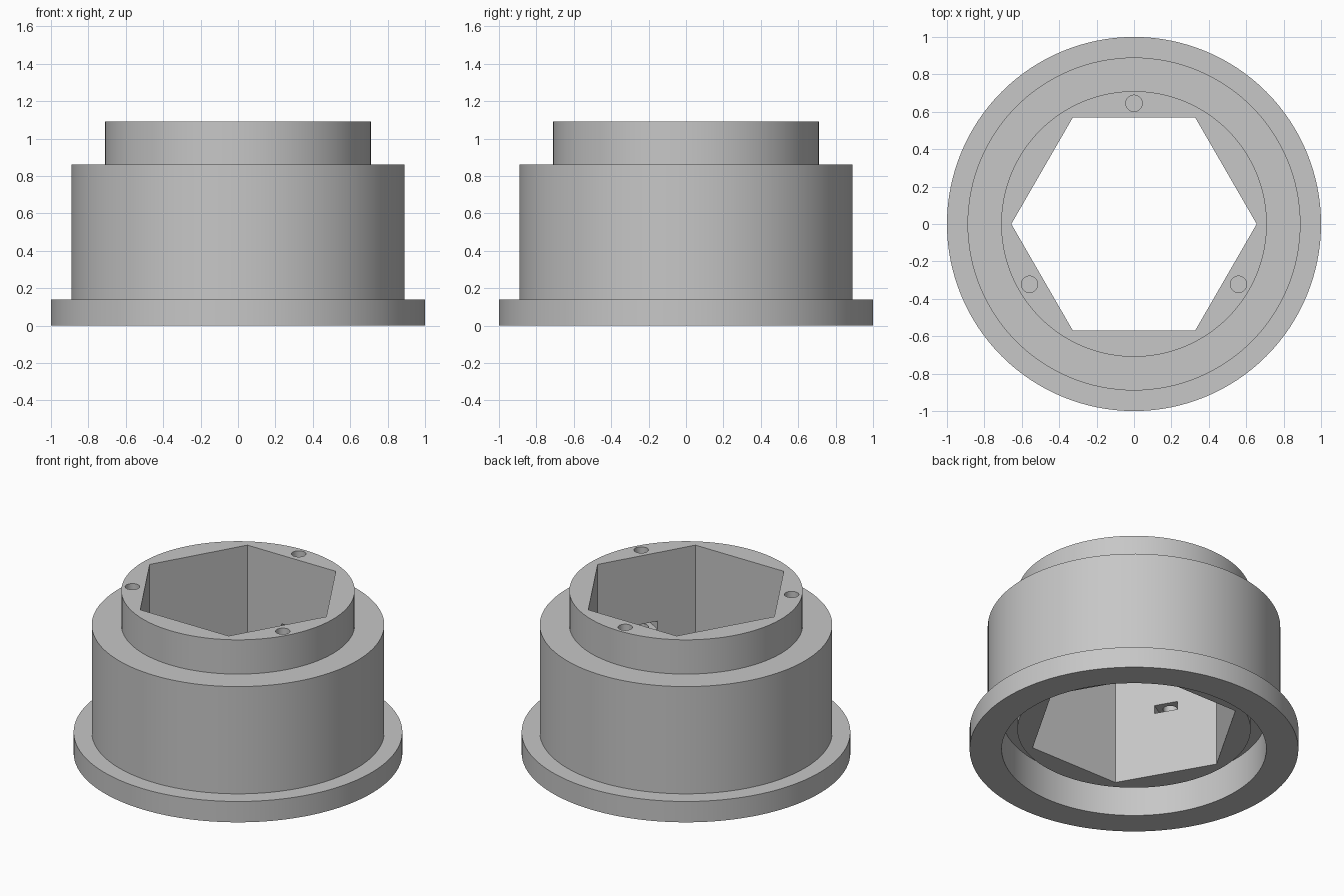
import bpy
import bmesh
from math import radians, cos, sin, tau
from mathutils import Matrix, Vector

cube = bpy.data.objects.get("Cube")
if cube:
    bpy.data.objects.remove(cube, do_unlink=True)

# Material
grey = bpy.data.materials.new("plain grey")
grey.use_nodes = True
colour = (0.57, 0.57, 0.57, 1)
grey.diffuse_color = colour
grey.node_tree.nodes["Principled BSDF"].inputs["Base Color"].default_value = colour


def make_object(name, bm):
    bmesh.ops.recalc_face_normals(bm, faces=bm.faces[:])
    mesh = bpy.data.meshes.new(name)
    bm.to_mesh(mesh)
    bm.free()
    mesh.materials.append(grey)
    obj = bpy.data.objects.new(name, mesh)
    bpy.context.collection.objects.link(obj)
    return obj


def prism(name, sides, radius, bottom, top, centre=(0, 0), turn=0):
    """Upright prism with its first corner at the given turn."""
    bm = bmesh.new()
    ring = [bm.verts.new((centre[0] + radius * cos(turn + tau * i / sides),
                          centre[1] + radius * sin(turn + tau * i / sides),
                          bottom)) for i in range(sides)]
    base = bm.faces.new(ring)
    lid = bmesh.ops.extrude_face_region(bm, geom=[base])["geom"]
    verts = [g for g in lid if isinstance(g, bmesh.types.BMVert)]
    bmesh.ops.translate(bm, verts=verts, vec=(0, 0, top - bottom))
    return make_object(name, bm)


def block(name, near, far, width, bottom, top, angle):
    """Box reaching outwards from the axis in the given direction."""
    bm = bmesh.new()
    place = (Matrix.Rotation(angle, 4, 'Z')
             @ Matrix.Translation(((near + far) / 2, 0, (bottom + top) / 2))
             @ Matrix.Diagonal((far - near, width, top - bottom, 1)))
    bmesh.ops.create_cube(bm, size=1, matrix=place)
    return make_object(name, bm)


def cut(target, cutter):
    mod = target.modifiers.new("cut", 'BOOLEAN')
    mod.operation = 'DIFFERENCE'
    mod.solver = 'EXACT'
    mod.object = cutter
    bpy.context.view_layer.objects.active = target
    bpy.ops.object.modifier_apply(modifier=mod.name)
    bpy.data.objects.remove(cutter, do_unlink=True)


# Stepped hub: flange, body, boss and the recess underneath
profile = [(0, 0.14), (0.71, 0.14), (0.71, 0.23), (0.805, 0.23), (0.805, 0),
           (1, 0), (1, 0.14), (0.89, 0.14), (0.89, 0.86), (0.71, 0.86),
           (0.71, 1.09), (0, 1.09)]
bm = bmesh.new()
points = [bm.verts.new((r, 0, z)) for r, z in profile]
edges = [bm.edges.new(pair) for pair in zip(points, points[1:])]
bmesh.ops.spin(bm, geom=points + edges, cent=Vector(), axis=(0, 0, 1),
               angle=tau, steps=128, use_duplicate=False)
bmesh.ops.remove_doubles(bm, verts=bm.verts[:], dist=0.0005)
hub = make_object("stepped_hub", bm)

# Hexagonal bore
cut(hub, prism("bore_cutter", 6, 0.656, -0.2, 1.3))

# Three screw holes, each meeting a nut slot in the bore wall
for degrees in (90, 210, 330):
    a = radians(degrees)
    cut(hub, block("slot_cutter", 0.5, 0.72, 0.15, 0.575, 0.63, a))
    cut(hub, prism("hole_cutter", 32, 0.044, 0.5, 1.3,
                   (0.645 * cos(a), 0.645 * sin(a))))

# Smooth round walls with crisp edges
bpy.ops.object.select_all(action='DESELECT')
hub.select_set(True)
bpy.context.view_layer.objects.active = hub
bpy.ops.object.shade_smooth_by_angle(angle=radians(30))
